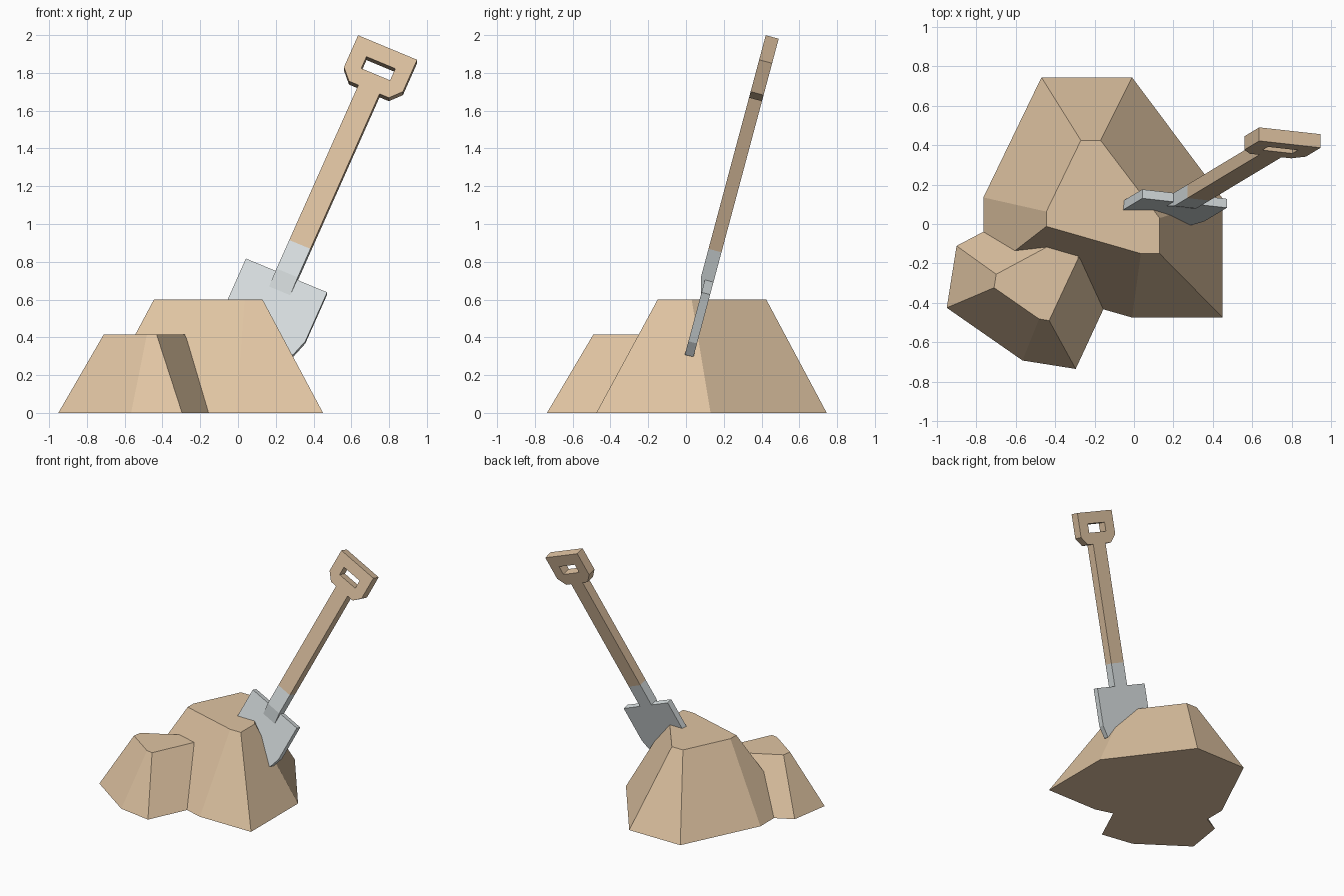
import bpy, bmesh
from math import radians, sin, cos
from mathutils import Matrix, Vector

if "Cube" in bpy.data.objects:
    bpy.data.objects.remove(bpy.data.objects["Cube"])


def material(name, rgb):
    m = bpy.data.materials.new(name)
    m.diffuse_color = (*rgb, 1)
    m.use_nodes = True
    m.node_tree.nodes["Principled BSDF"].inputs["Base Color"].default_value = m.diffuse_color
    return m


earth = material("earth", (0.74, 0.55, 0.36))
wood = material("wood", (0.72, 0.53, 0.35))
metal = material("metal", (0.69, 0.74, 0.75))


def loft(name, lower, upper, mat, matrix=Matrix()):
    """Solid between two matching 3D outlines."""
    bm = bmesh.new()
    a = [bm.verts.new(p) for p in lower]
    b = [bm.verts.new(p) for p in upper]
    bm.faces.new(a)
    bm.faces.new(b)
    n = len(a)
    for i in range(n):
        j = (i + 1) % n
        bm.faces.new((a[i], a[j], b[j], b[i]))
    bmesh.ops.recalc_face_normals(bm, faces=bm.faces)
    me = bpy.data.meshes.new(name)
    bm.to_mesh(me)
    bm.free()
    me.materials.append(mat)
    ob = bpy.data.objects.new(name, me)
    ob.matrix_world = matrix
    bpy.context.collection.objects.link(ob)
    return ob


def mirrored(half):
    """Close a right-hand half outline across u = 0."""
    return half + [(-u, v) for u, v in reversed(half) if u > 0]


# Two dirt mounds: the small one is a turned, scaled copy of the large one
base = [(-0.47, 0.745), (-0.765, 0.135), (-0.765, -0.26), (-0.01, -0.475),
        (0.45, -0.475), (0.45, 0.13), (-0.01, 0.745)]
crown = [(-0.27, 0.425), (-0.445, 0.063), (-0.445, -0.012), (0.035, -0.15),
         (0.13, -0.15), (0.13, 0.03), (-0.17, 0.425)]
placements = {
    "large_mound": Matrix(),
    "small_mound": Matrix.Translation((-0.391, -0.185, 0))
    @ Matrix.Rotation(radians(81), 4, 'Z') @ Matrix.Scale(0.692, 4),
}
for name, mat4 in placements.items():
    loft(name, [(x, y, 0) for x, y in base], [(x, y, 0.6) for x, y in crown], earth, mat4)

# Shovel frame: x across, y along the shaft, z out of the front face
shovel = (Matrix.Translation((0, -0.04, 0)) @ Matrix.Rotation(radians(75), 4, 'X')
          @ Matrix.Rotation(radians(-23.3), 4, 'Z') @ Matrix.Translation((-0.057, 0, 0)))
THICK, BLADE, HALF = 0.071, 0.047, 0.061

# Blade
outline = mirrored([(0, 0.26), (0.12, 0.31), (0.205, 0.40), (0.234, 0.49), (0.234, 0.782)])
loft("blade", [(u, v, 0) for u, v in outline], [(u, v, BLADE) for u, v in outline], metal, shovel)

# Socket with a sloped lower end
side = [(0.96, 0), (0.96, THICK), (0.79, THICK), (0.69, BLADE), (0.69, 0)]
loft("socket", [(-HALF, v, d) for v, d in side], [(HALF, v, d) for v, d in side], metal, shovel)

# Wooden shaft and grip in one outline, with the hand hole
grip = mirrored([(HALF, 0.96), (HALF, 1.885), (0.115, 1.885), (0.17, 1.945), (0.17, 2.135)])
hole = mirrored([(0.083, 1.975), (0.083, 2.045)])
curve = bpy.data.curves.new("handle", 'CURVE')
curve.dimensions = '2D'
curve.fill_mode = 'BOTH'
curve.extrude = THICK / 2
for pts in (grip, hole):
    s = curve.splines.new('POLY')
    s.points.add(len(pts) - 1)
    for p, (u, v) in zip(s.points, pts):
        p.co = (u, v, 0, 1)
    s.use_cyclic_u = True
curve.materials.append(wood)
handle = bpy.data.objects.new("handle", curve)
handle.matrix_world = shovel @ Matrix.Translation((0, 0, THICK / 2))
bpy.context.collection.objects.link(handle)
bpy.context.view_layer.objects.active = handle
handle.select_set(True)
bpy.ops.object.convert(target='MESH')
bm = bmesh.new()
bm.from_mesh(handle.data)
bmesh.ops.remove_doubles(bm, verts=bm.verts, dist=0.0005)
bmesh.ops.recalc_face_normals(bm, faces=bm.faces)
for f in bm.faces:
    f.smooth = False
bm.to_mesh(handle.data)
bm.free()
